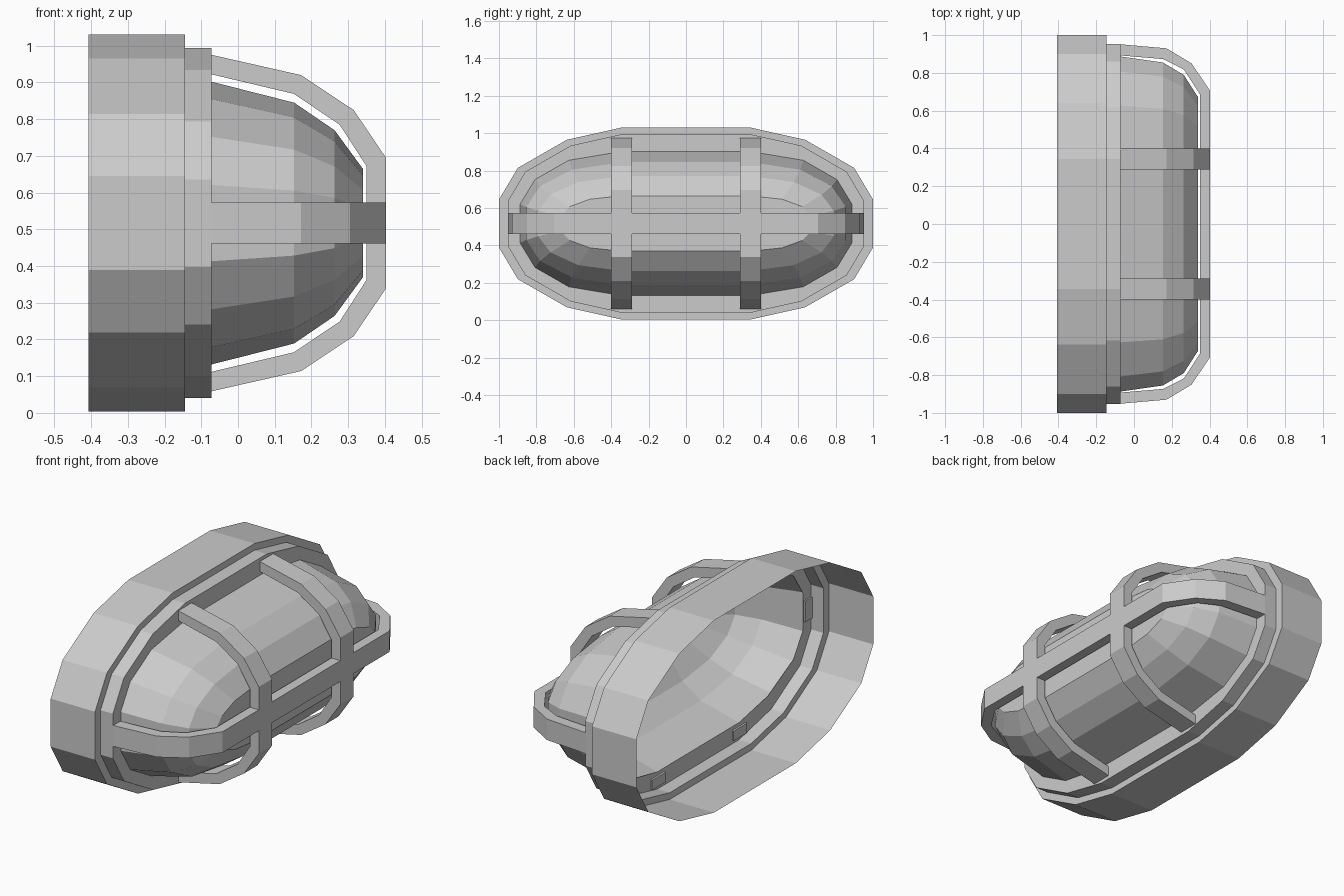
import bpy, bmesh

cube = bpy.data.objects.get("Cube")
if cube:
    bpy.data.objects.remove(cube, do_unlink=True)

MID = 0.517    # height of the lamp axis
FLAT = 0.345   # half length of the straight middle section

grey = bpy.data.materials.new("light grey")
grey.use_nodes = True
colour = (0.6, 0.6, 0.6, 1)
grey.diffuse_color = colour
grey.node_tree.nodes["Principled BSDF"].inputs["Base Color"].default_value = colour


def finish(name, bm):
    mesh = bpy.data.meshes.new(name)
    bm.to_mesh(mesh)
    bm.free()
    mesh.materials.append(grey)
    obj = bpy.data.objects.new(name, mesh)
    bpy.context.collection.objects.link(obj)
    return obj


# Quarter outlines: (along the rounded end, share of half height)
HOUSING = [(0, 1), (0.446, 0.873), (0.846, 0.58), (1, 0.25)]
GLASS = [(0, 1), (0.52, 0.878), (0.853, 0.61), (1, 0.27)]


def outline(x, half_y, half_z, quarter):
    """Closed oval, counter-clockwise when seen from +x."""
    q = [(FLAT + t * (half_y - FLAT), s * half_z) for t, s in quarter]
    right = [(y, -z) for y, z in q] + [(y, z) for y, z in reversed(q)]
    loop = right + [(-y, -z) for y, z in right]
    return [(x, y, MID + z) for y, z in loop]


def loft(name, sections, quarter, cap=False):
    bm = bmesh.new()
    rings = [[bm.verts.new(p) for p in outline(*s, quarter)] for s in sections]
    for a, b in zip(rings, rings[1:]):
        for i in range(len(a)):
            j = (i + 1) % len(a)
            bm.faces.new((a[i], a[j], b[j], b[i]))
    if cap:
        bm.faces.new(rings[-1])
    return finish(name, bm)


# Stepped oval housing, open at the wall side
loft("housing", [(-0.407, 1.0, 0.513), (-0.145, 1.0, 0.513),
                 (-0.145, 0.953, 0.477), (-0.072, 0.953, 0.477),
                 (-0.072, 0.887, 0.385)], HOUSING)

# Faceted glass dome
loft("glass_dome", [(-0.072, 0.887, 0.385), (0.153, 0.855, 0.328),
                    (0.263, 0.79, 0.253), (0.34, 0.67, 0.148)], GLASS, cap=True)


def guard_bar(name, outer, inner, to_point, lo, hi):
    """Bent flat bar: half profiles are mirrored, then given a width."""
    def full(half):
        return half + [(x, -r) for x, r in reversed(half)]
    bm = bmesh.new()
    rows = [[(bm.verts.new(to_point(*o, w)), bm.verts.new(to_point(*i, w)))
             for o, i in zip(full(outer), full(inner))] for w in (lo, hi)]
    sections = [(a[0], a[1], b[1], b[0]) for a, b in zip(*rows)]
    for s, t in zip(sections, sections[1:]):
        for i in range(4):
            j = (i + 1) % 4
            bm.faces.new((s[i], s[j], t[j], t[i]))
    bm.faces.new(sections[0])
    bm.faces.new(sections[-1])
    bmesh.ops.recalc_face_normals(bm, faces=bm.faces)
    return finish(name, bm)


# Two upright guard bars
up_outer = [(-0.08, 0.46), (0.172, 0.403), (0.315, 0.308), (0.403, 0.178)]
up_inner = [(-0.08, 0.407), (0.152, 0.352), (0.277, 0.268), (0.35, 0.155)]
for name, side in (("left", -1), ("right", 1)):
    guard_bar("upright_guard_" + name, up_outer, up_inner,
              lambda x, r, w: (x, w, MID + r), side * 0.288, side * 0.4)

# One long guard bar across the middle
long_outer = [(-0.08, 0.952), (0.172, 0.93), (0.305, 0.85), (0.403, 0.705)]
long_inner = [(-0.08, 0.893), (0.155, 0.873), (0.265, 0.817), (0.35, 0.685)]
guard_bar("long_guard", long_outer, long_inner,
          lambda x, r, w: (x, r, MID + w), -0.056, 0.056)
